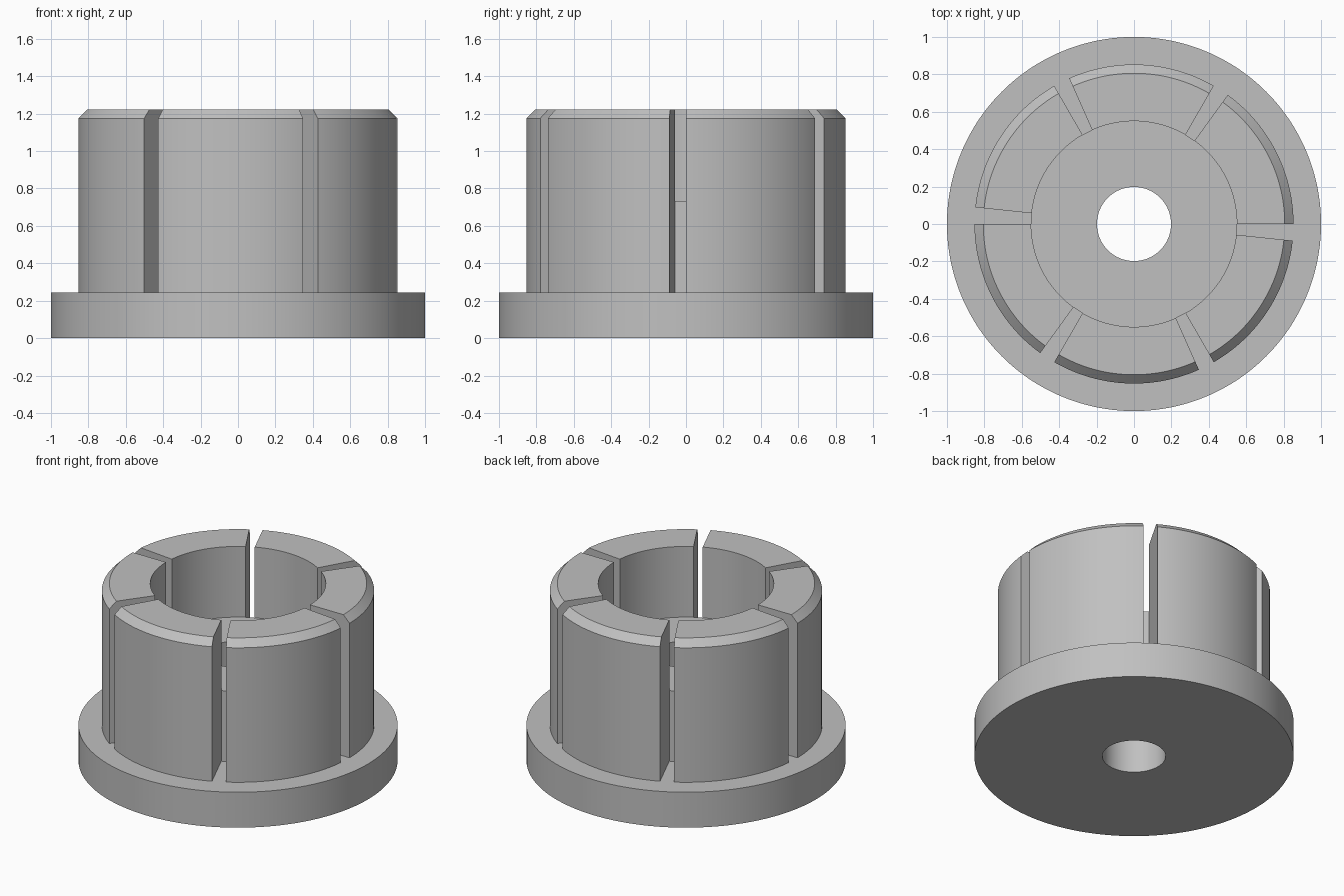
import bpy
import bmesh
from math import radians, cos, sin

cube = bpy.data.objects.get("Cube")
if cube:
    bpy.data.objects.remove(cube, do_unlink=True)

GREY = (0.53, 0.53, 0.53, 1.0)
mat = bpy.data.materials.new("plain grey")
mat.use_nodes = True
mat.diffuse_color = GREY
mat.node_tree.nodes["Principled BSDF"].inputs["Base Color"].default_value = GREY

STEP = 1.5  # degrees per facet


def revolve(name, profile, start, sweep):
    """Sweep a closed (radius, height) profile around z; cap it if not a full turn."""
    bm = bmesh.new()
    full = sweep == 360
    steps = round(sweep / STEP)
    rings = []
    for i in range(steps if full else steps + 1):
        a = radians(start + i * STEP)
        rings.append([bm.verts.new((r * cos(a), r * sin(a), z)) for r, z in profile])
    n = len(profile)
    for i in range(steps):
        a, b = rings[i], rings[(i + 1) % len(rings)]
        for j in range(n):
            k = (j + 1) % n
            bm.faces.new((a[j], b[j], b[k], a[k]))
    if not full:
        bm.faces.new(rings[0])
        bm.faces.new(rings[-1])
    bmesh.ops.recalc_face_normals(bm, faces=bm.faces)
    mesh = bpy.data.meshes.new(name)
    bm.to_mesh(mesh)
    bm.free()
    mesh.materials.append(mat)
    obj = bpy.data.objects.new(name, mesh)
    bpy.context.collection.objects.link(obj)
    bpy.ops.object.select_all(action='DESELECT')
    obj.select_set(True)
    bpy.context.view_layer.objects.active = obj
    bpy.ops.object.shade_smooth_by_angle(angle=radians(30))
    return obj


BORE, INNER, OUTER, RIM = 0.198, 0.55, 0.853, 1.0
FLANGE_TOP, FLOOR, TOP = 0.245, 0.733, 1.222
CHAMFER = 0.047

# Flange with the raised central hub and through bore
revolve("flange_and_hub", [
    (BORE, 0), (RIM, 0), (RIM, FLANGE_TOP),
    (INNER, FLANGE_TOP), (INNER, FLOOR), (BORE, FLOOR)], 0, 360)

# Six chamfered wall segments separated by narrow radial slots
wall = [(INNER, FLANGE_TOP - 0.01), (OUTER, FLANGE_TOP - 0.01),
        (OUTER, TOP - CHAMFER), (OUTER - CHAMFER, TOP), (INNER, TOP)]
for i in range(6):
    revolve(f"wall_segment_{i + 1}", wall, i * 60, 54)
